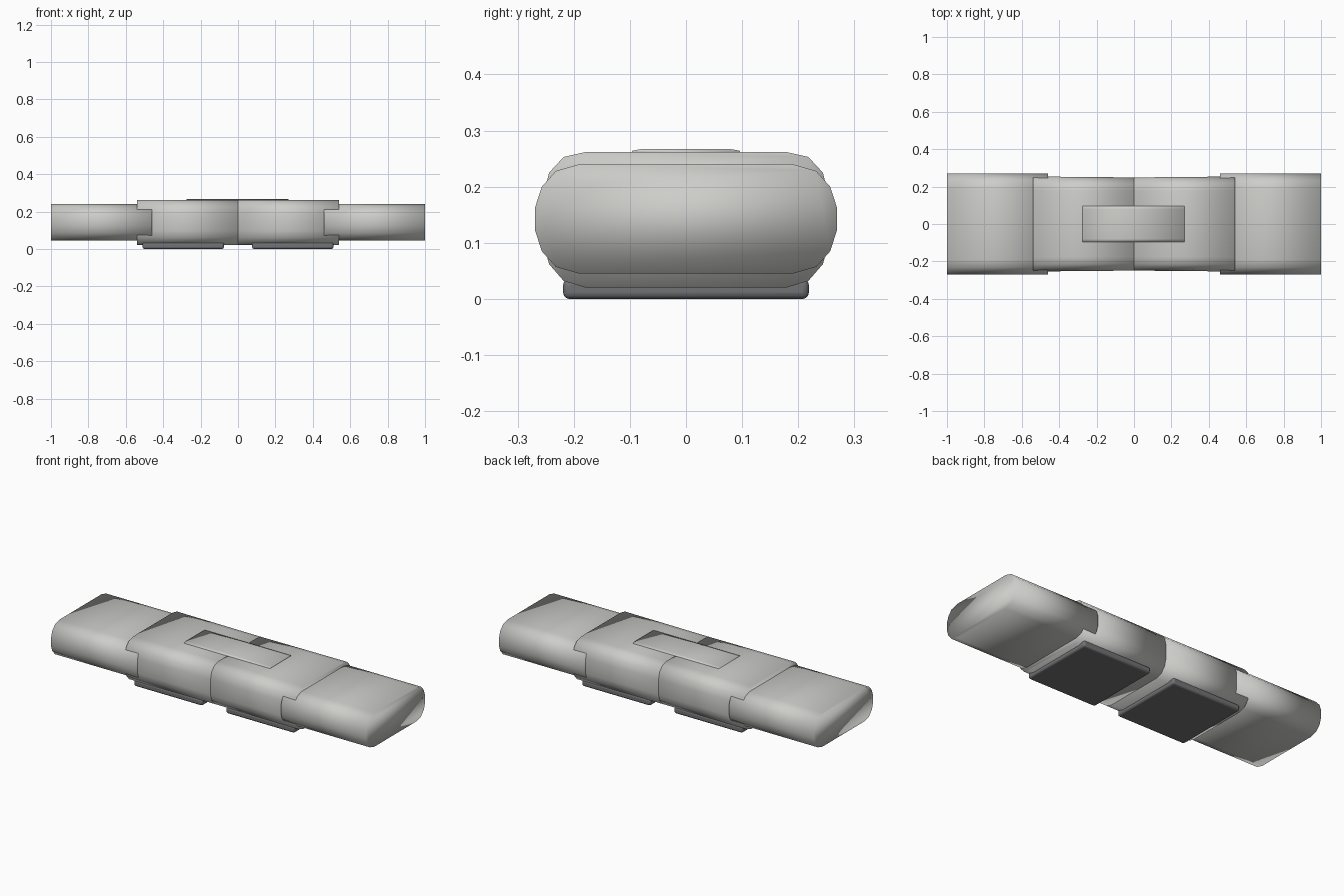
import bpy
import bmesh

cube = bpy.data.objects.get("Cube")
if cube:
    bpy.data.objects.remove(cube, do_unlink=True)


def material(name, rgb):
    m = bpy.data.materials.new(name)
    m.use_nodes = True
    m.diffuse_color = (*rgb, 1)
    m.node_tree.nodes["Principled BSDF"].inputs["Base Color"].default_value = (*rgb, 1)
    return m


GREY = material("warm grey", (0.61, 0.61, 0.59))
DARK = material("dark rubber", (0.17, 0.17, 0.18))


def finish(name, bm, mat):
    bmesh.ops.recalc_face_normals(bm, faces=bm.faces)
    mesh = bpy.data.meshes.new(name)
    bm.to_mesh(mesh)
    bm.free()
    mesh.materials.append(mat)
    obj = bpy.data.objects.new(name, mesh)
    bpy.context.collection.objects.link(obj)
    return obj


def loft(name, half, stations, mat):
    """Skin a mirrored (y, z) half profile along x; stations are (x, y scale)."""
    ring = half + [(-y, z) for y, z in reversed(half)]
    bm = bmesh.new()
    loops = [[bm.verts.new((x, y * s, z)) for y, z in ring] for x, s in stations]
    n = len(ring)
    for a, b in zip(loops, loops[1:]):
        for i in range(n):
            bm.faces.new((a[i], a[(i + 1) % n], b[(i + 1) % n], b[i]))
    bm.faces.new(loops[0])
    bm.faces.new(loops[-1])
    for f in bm.faces:
        f.smooth = True
    return finish(name, bm, mat)


def box(name, lo, hi, bevel, mat):
    bm = bmesh.new()
    bmesh.ops.create_cube(bm, size=1)
    for v in bm.verts:
        v.co = [l + (c + 0.5) * (h - l) for c, l, h in zip(v.co, lo, hi)]
    obj = finish(name, bm, mat)
    mod = obj.modifiers.new("rounded edges", "BEVEL")
    mod.width = bevel
    mod.segments = 3
    bpy.context.view_layer.objects.active = obj
    obj.select_set(True)
    bpy.ops.object.shade_smooth_by_angle()
    obj.select_set(False)
    return obj


# Half profiles from the top edge round to the bottom edge
arm = [(0.19, 0.24), (0.232, 0.228), (0.257, 0.2), (0.269, 0.163),
       (0.269, 0.122), (0.257, 0.085), (0.232, 0.057), (0.19, 0.045)]
body = [(0.178, 0.262), (0.218, 0.253), (0.244, 0.225), (0.254, 0.185),
        (0.254, 0.098), (0.244, 0.062), (0.218, 0.032), (0.178, 0.02)]

# Two arms, two body halves and two pads
for side, s in (("left", 1), ("right", -1)):
    loft(side + "_arm", arm, [(s * 0.46, 1), (s * 1.0, 1)], GREY)
    loft(side + "_body_half", body, [(0, 0.98), (s * 0.54, 1)], GREY)
    x0, x1 = sorted((s * 0.075, s * 0.51))
    box(side + "_foot_pad", (x0, -0.219, 0), (x1, 0.219, 0.036), 0.011, DARK)

# Thin raised plate on top
plate = [(0.08, 0.267), (0.096, 0.264), (0.096, 0.259)]
loft("top_plate", plate, [(-0.275, 1), (-0.04, 1), (0.27, 1)], GREY)
